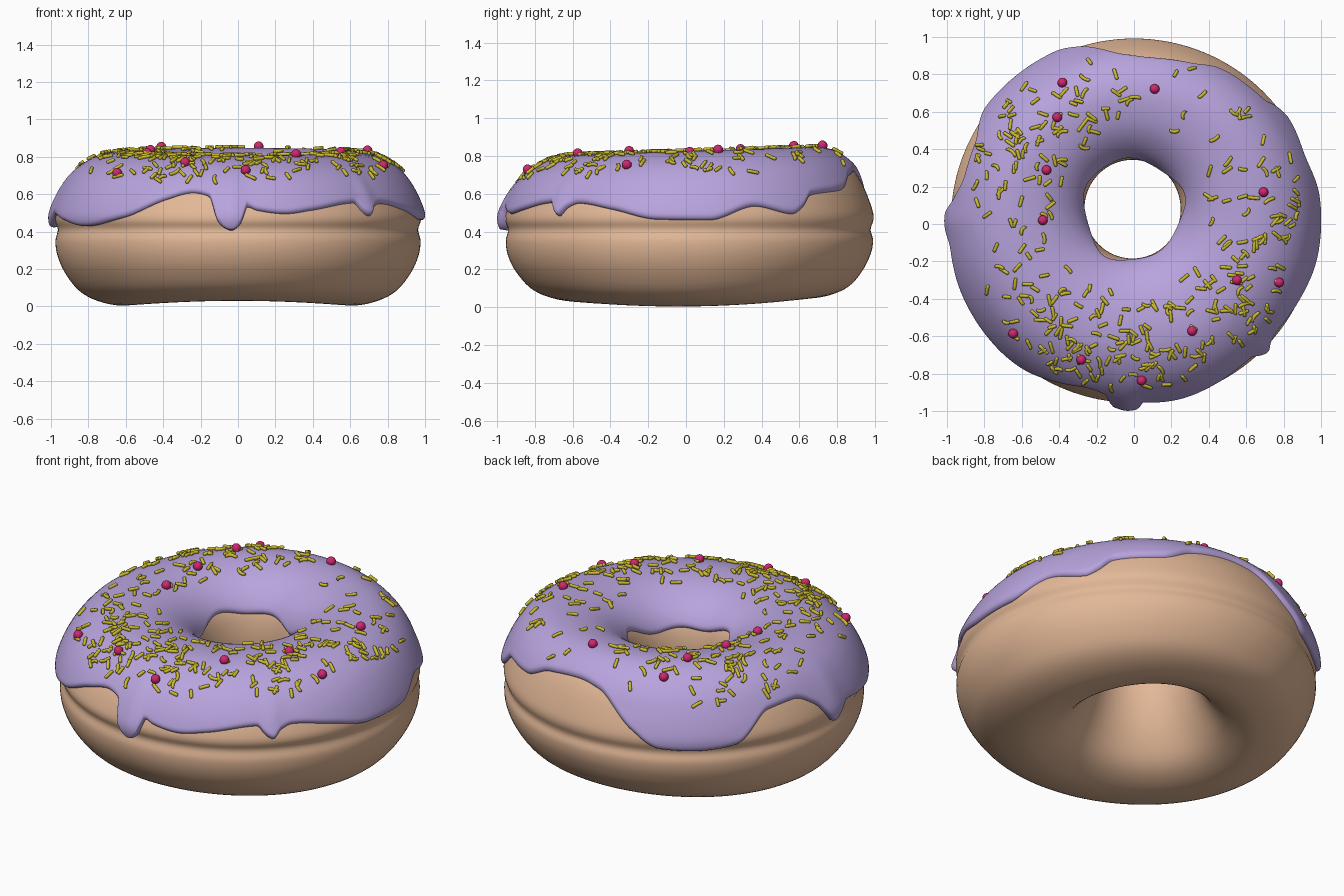
import bpy, bmesh, random
from math import sin, cos, pi, radians, sqrt, exp, atan2
from mathutils import Vector
from mathutils.bvhtree import BVHTree

if "Cube" in bpy.data.objects:
    bpy.data.objects.remove(bpy.data.objects["Cube"])

random.seed(4)

# Dough cross-section (radius, height): bottom, up the hole wall, over the top, down the outside
PROFILE = [(.62, .005), (.50, .03), (.41, .09), (.335, .2), (.285, .32), (.258, .45), (.268, .58),
           (.305, .67), (.38, .74), (.48, .785), (.61, .803), (.72, .79), (.81, .747), (.88, .685),
           (.935, .6), (.972, .51), (.978, .46), (.963, .41), (.976, .35), (.965, .27), (.925, .18),
           (.85, .085), (.75, .03)]
N = len(PROFILE)

# Lower icing edge: (angle in degrees, height)
EDGE = [(6, .46), (21, .53), (34, .49), (38, .52), (43, .585), (60, .61), (70, .675), (85, .7),
        (94, .68), (108, .52), (117, .44), (128, .43), (141, .45), (154, .6), (165, .615), (173, .55),
        (177, .47), (180, .425), (183, .45), (188, .49), (200, .46), (214, .43), (232, .48),
        (246, .58), (255, .62), (260.5, .6), (264, .45), (268, .405), (271, .45), (273, .54),
        (276, .52), (285, .5), (294, .52), (310.5, .56), (313, .51), (315.5, .485), (318, .53),
        (322, .555), (335, .52), (350, .465)]


def prof(t):
    """Closed Catmull-Rom through the cross-section."""
    i = int(t // 1)
    f = t - i
    a, b, c, d = (Vector(PROFILE[(i + k) % N]) for k in (-1, 0, 1, 2))
    return .5 * (2 * b + (c - a) * f + (2 * a - 5 * b + 4 * c - d) * f * f
                 + (3 * b - a - 3 * c + d) * f ** 3)


def find_t(z, lo, hi):
    """Parameter where the profile reaches height z."""
    rising = prof(hi).y > prof(lo).y
    for _ in range(24):
        m = (lo + hi) / 2
        if (prof(m).y < z) == rising:
            lo = m
        else:
            hi = m
    return lo


def edge_height(deg):
    """Smooth periodic interpolation of the icing edge, without overshoot."""
    n = len(EDGE)

    def knot(i):
        return EDGE[i % n][0] + 360 * (i // n), EDGE[i % n][1]

    def slope(i):
        (x0, y0), (x1, y1), (x2, y2) = knot(i - 1), knot(i), knot(i + 1)
        s, u = (y1 - y0) / (x1 - x0), (y2 - y1) / (x2 - x1)
        return 0 if s * u <= 0 else 2 * s * u / (s + u)
    if deg < EDGE[0][0]:
        deg += 360
    i = max(k for k in range(n) if EDGE[k][0] <= deg)
    (x0, y0), (x1, y1) = knot(i), knot(i + 1)
    h = x1 - x0
    f = (deg - x0) / h
    return (y0 * (1 + 2 * f) * (1 - f) ** 2 + y1 * f * f * (3 - 2 * f)
            + h * (slope(i) * f * (1 - f) ** 2 - slope(i + 1) * f * f * (1 - f)))


def place(p, a):
    """Spin a profile point, with the off-centre hole and slightly uneven top and base."""
    r, z = p
    k = min(max((r - .25) / .7, 0), 1)
    y = r * sin(a)
    low, high = max(0, (.4 - z) / .4), max(0, (z - .42) / .4)
    z += low * (.035 * sin(a) ** 2 + .016 * y) + high * .032 * y
    return Vector((r * cos(a) - .008 * (1 - k), y * (.995 + .03 * (1 - k)) + .08 - .062 * k, z))


def make(name, bm, color):
    bmesh.ops.recalc_face_normals(bm, faces=bm.faces)
    me = bpy.data.meshes.new(name)
    bm.to_mesh(me)
    for f in me.polygons:
        f.use_smooth = True
    mat = bpy.data.materials.new(name + "_color")
    mat.diffuse_color = (*color, 1)
    mat.use_nodes = True
    mat.node_tree.nodes["Principled BSDF"].inputs["Base Color"].default_value = mat.diffuse_color
    me.materials.append(mat)
    ob = bpy.data.objects.new(name, me)
    bpy.context.collection.objects.link(ob)
    return ob


def bridge(bm, rings, close_u, close_v):
    for i in range(len(rings) - (not close_u)):
        a, b = rings[i], rings[(i + 1) % len(rings)]
        for j in range(len(a) - (not close_v)):
            k = (j + 1) % len(a)
            bm.faces.new((a[j], a[k], b[k], b[j]))


# Dough ring
bm = bmesh.new()
rings = [[bm.verts.new(place(prof(j * N / 92), 2 * pi * i / 128)) for j in range(92)]
         for i in range(128)]
bridge(bm, rings, True, True)
make("dough", bm, (.77, .48, .31))

# Icing shell with rounded lip and drips
icing = bmesh.new()
rings = []
SEG, ROWS = 400, 48
for i in range(SEG):
    deg = 360 * i / SEG
    a = radians(deg)
    t0 = find_t(.615 + .025 * sin(3 * a + 1) + .02 * sin(5 * a), 5.2, 9)
    t1 = find_t(edge_height(deg), 10.5, 18)
    bulge = sum(h * exp(-((deg - c) / w) ** 2) for c, w, h in
                ((180, 5, .012), (268, 4, .02), (315.5, 3, .012)))
    ring = []
    for j in range(ROWS + 1):
        s = .5 - .5 * cos(pi * j / ROWS)
        t = t0 + (t1 - t0) * s
        p = prof(t)
        d = prof(t + .02) - prof(t - .02)
        nrm = Vector((-d.y, d.x)).normalized()
        e0, e1 = (p - prof(t0)).length, (p - prof(t1)).length
        q = 1 - min(min(e0, e1) / .03, 1)
        thick = .026 + bulge * (max(0, min(1, (t - 12) / 3)))
        ring.append(icing.verts.new(place(p + nrm * (thick * sqrt(1 - q * q) - .002), a)))
    rings.append(ring)
bridge(icing, rings, True, False)
icing.normal_update()
tree = BVHTree.FromBMesh(icing)
make("icing", icing, (.48, .37, .73))


def drop(x, y):
    """Point and normal on the icing below (x, y)."""
    loc, nrm, _, _ = tree.ray_cast(Vector((x, y, 2)), Vector((0, 0, -1)))
    if loc is None:
        return None
    return loc, nrm if nrm.z > 0 else -nrm


# Sugar pearls
bm = bmesh.new()
for x, y in [(-.38, .75), (.11, .72), (-.41, .57), (-.47, .29), (-.49, .02), (.69, .17), (.55, -.3),
             (.77, -.31), (.31, -.57), (-.64, -.58), (-.28, -.72), (.04, -.83)]:
    loc, nrm = drop(x, y)
    ball = bmesh.ops.create_uvsphere(bm, u_segments=16, v_segments=10, radius=.026)
    bmesh.ops.translate(bm, verts=ball["verts"], vec=loc + nrm * .012)
make("sugar_pearls", bm, (.62, .02, .16))


def sprinkle(bm, loc, nrm):
    """Short rod lying on the icing, sometimes bent."""
    ang = random.uniform(0, 2 * pi)
    side = nrm.cross(Vector((cos(ang), sin(ang), .3))).normalized()
    across = nrm.cross(side)
    bend = random.choice((0, 0, random.uniform(-.012, .012)))
    half = random.uniform(.022, .034)
    rings = []
    for s, rad in ((-1, .006), (-.85, .0095), (-.4, .0095), (0, .0095), (.4, .0095), (.85, .0095), (1, .006)):
        c = loc + nrm * .007 + side * half * s + across * bend * (1 - s * s)
        rings.append([bm.verts.new(c + (nrm * cos(k * pi / 4) + across * sin(k * pi / 4)) * rad)
                      for k in range(8)])
    bridge(bm, rings, False, True)
    bm.faces.new(rings[0])
    bm.faces.new(rings[-1])


# Sprinkles: loose scatter plus denser patches
PATCHES = [(.5, -.3), (.62, -.2), (-.1, -.82), (.1, -.75), (-.52, -.5), (-.35, -.72), (-.7, .35),
           (-.6, .6), (.86, .02), (.4, -.68), (-.25, .55), (.62, -.5)]
bm = bmesh.new()
count = 0
while count < 330:
    if random.random() < .5:
        r, a = sqrt(random.uniform(.17, .8)), random.uniform(0, 2 * pi)
        x, y = r * cos(a), r * sin(a) + .03
    else:
        c = random.choice(PATCHES)
        x, y = random.gauss(c[0], .11), random.gauss(c[1], .11)
    if not .17 < x * x + (y - .03) ** 2 < .85:
        continue
    hit = drop(x, y)
    if hit and hit[0].z > .62:
        sprinkle(bm, *hit)
        count += 1
make("sprinkles", bm, (.6, .5, .03))
